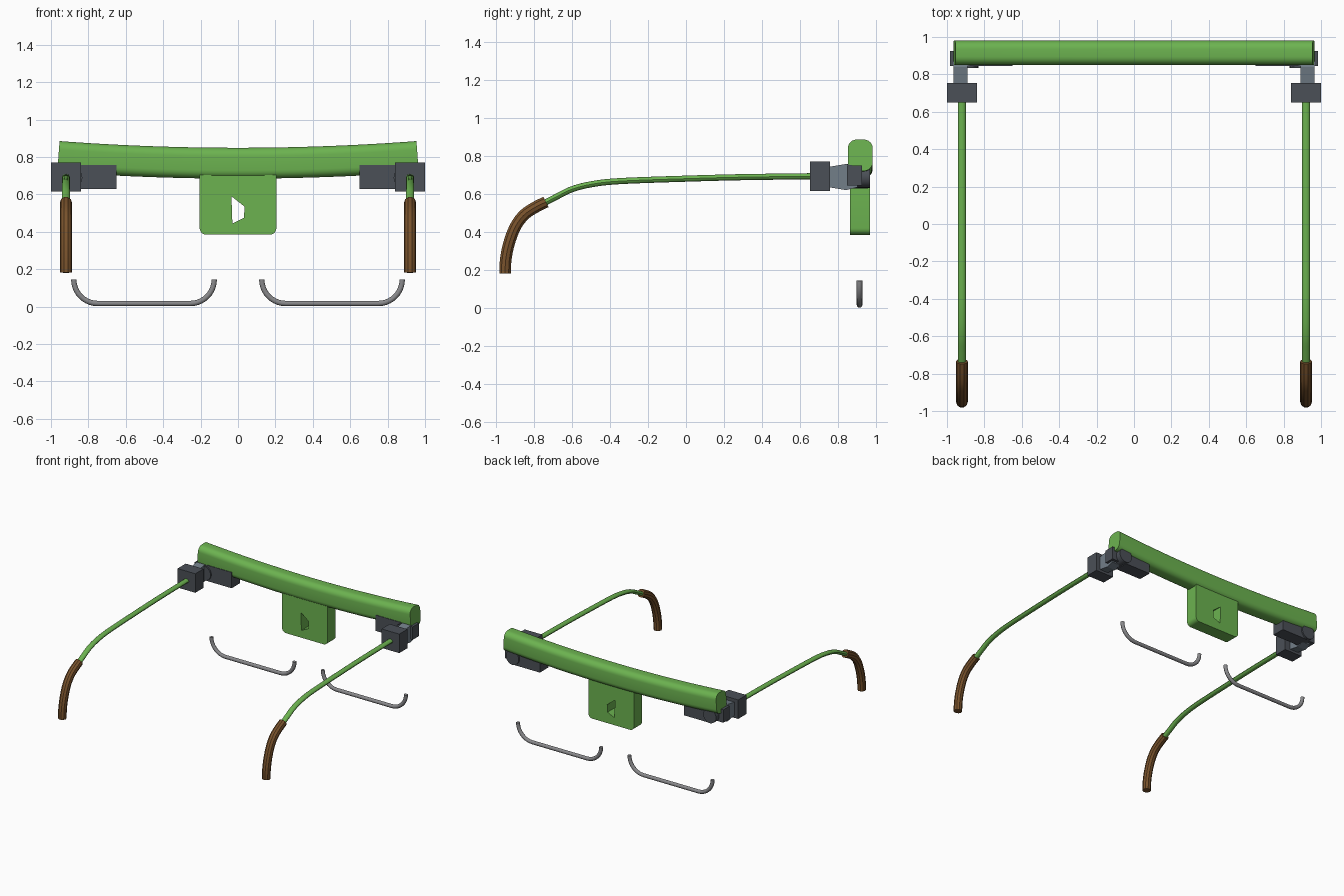
import bpy, bmesh, math
from mathutils import Vector

if "Cube" in bpy.data.objects:
    bpy.data.objects.remove(bpy.data.objects["Cube"])


def material(name, rgb):
    m = bpy.data.materials.new(name)
    m.diffuse_color = (*rgb, 1)
    m.use_nodes = True
    m.node_tree.nodes["Principled BSDF"].inputs["Base Color"].default_value = m.diffuse_color
    return m


GREEN = material("green", (0.15, 0.45, 0.08))
DARK = material("dark grey", (0.07, 0.08, 0.095))
STEEL = material("blue grey", (0.17, 0.21, 0.25))
BROWN = material("brown", (0.19, 0.085, 0.025))
WIRE = material("wire grey", (0.25, 0.25, 0.26))


def sweep(name, path, side, profile, mat, smooth=40):
    """Sweep a profile (offset along side, offset along normal) along a planar path."""
    path = [Vector(p) for p in path]
    side = Vector(side)
    bm = bmesh.new()
    rings = []
    for i, p in enumerate(path):
        t = (path[min(i + 1, len(path) - 1)] - path[max(i - 1, 0)]).normalized()
        n = t.cross(side)
        rings.append([bm.verts.new(p + side * a + n * b) for a, b in profile])
    k = len(profile)
    for r0, r1 in zip(rings, rings[1:]):
        for j in range(k):
            bm.faces.new((r0[j], r0[(j + 1) % k], r1[(j + 1) % k], r1[j]))
    bm.faces.new(rings[0])
    bm.faces.new(rings[-1])
    bmesh.ops.recalc_face_normals(bm, faces=bm.faces)
    me = bpy.data.meshes.new(name)
    bm.to_mesh(me)
    bm.free()
    return add(name, me, mat, smooth)


def add(name, me, mat, smooth):
    ob = bpy.data.objects.new(name, me)
    bpy.context.collection.objects.link(ob)
    me.materials.clear()
    me.materials.append(mat)
    if smooth:
        bpy.ops.object.select_all(action='DESELECT')
        ob.select_set(True)
        bpy.context.view_layer.objects.active = ob
        bpy.ops.object.shade_smooth_by_angle(angle=math.radians(smooth))
    return ob


def ellipse(ra, rb, n):
    return [(ra * math.cos(2 * math.pi * i / n), rb * math.sin(2 * math.pi * i / n)) for i in range(n)]


def rounded(w, h, r, n=6):
    """Rounded rectangle centred on the origin, w by h."""
    out = []
    for q, (sx, sy) in enumerate([(1, 1), (-1, 1), (-1, -1), (1, -1)]):
        for i in range(n + 1):
            a = math.pi / 2 * (q + i / n)
            out.append((sx * (w / 2 - r) + r * math.cos(a), sy * (h / 2 - r) + r * math.sin(a)))
    return out


def spline(pts, n=5):
    """Catmull-Rom curve through 2D points."""
    p = [Vector(q) for q in pts]
    p = [2 * p[0] - p[1]] + p + [2 * p[-1] - p[-2]]
    out = []
    for a, b, c, d in zip(p, p[1:], p[2:], p[3:]):
        for i in range(n):
            t = i / n
            out.append(0.5 * (2 * b + (c - a) * t + (2 * a - 5 * b + 4 * c - d) * t * t
                              + (3 * b - a - 3 * c + d) * t ** 3))
    return out + [p[-2]]


def box(name, x, y, z, mat):
    prof = [(y[0], z[0]), (y[1], z[0]), (y[1], z[1]), (y[0], z[1])]
    return sweep(name, [(x[0], 0, 0), (x[1], 0, 0)], (0, 1, 0), prof, mat, 0)


# Brow bar, dipping gently in the middle
bar = [(x, 0.915, 0.767 + 0.036 * (x / 0.96) ** 2) for x in [-0.96 + 0.08 * i for i in range(25)]]
sweep("brow_bar", bar, (0, 1, 0), rounded(0.13, 0.165, 0.045), GREEN)

# Nose plate with a four-sided window through it
cu = bpy.data.curves.new("nose_plate", 'CURVE')
cu.dimensions = '2D'
cu.fill_mode = 'BOTH'
cu.extrude = 0.0525
outer = [(x, z + 0.56) for x, z in rounded(0.41, 0.35, 0.035)]
window = [(-0.035, 0.59), (0.035, 0.535), (0.032, 0.475), (-0.03, 0.445)]
for pts in (outer, window):
    s = cu.splines.new('POLY')
    s.points.add(len(pts) - 1)
    for pt, (x, z) in zip(s.points, pts):
        pt.co = (x, z, 0, 1)
    s.use_cyclic_u = True
tmp = bpy.data.objects.new("nose_plate_curve", cu)
bpy.context.collection.objects.link(tmp)
me = bpy.data.meshes.new_from_object(tmp)
bpy.data.objects.remove(tmp)
bm = bmesh.new()
bm.from_mesh(me)
bmesh.ops.remove_doubles(bm, verts=bm.verts, dist=1e-5)
bmesh.ops.recalc_face_normals(bm, faces=bm.faces)
for v in bm.verts:
    v.co = (v.co.x, 0.9125 - v.co.z, v.co.y)
bm.to_mesh(me)
bm.free()
add("nose_plate", me, GREEN, 30)

arm = spline([(0.68, 0.693), (0.3, 0.688), (0.0, 0.68), (-0.35, 0.667), (-0.5, 0.65),
              (-0.6, 0.624), (-0.68, 0.585), (-0.76, 0.543)])
tip = spline([(-0.735, 0.558), (-0.80, 0.525), (-0.855, 0.485), (-0.90, 0.42),
              (-0.932, 0.33), (-0.947, 0.25), (-0.95, 0.182)], 3)
for s, label in ((-1, "left"), (1, "right")):
    def xs(a, b):
        return sorted((s * a, s * b))

    # Side arm and curved ear tip
    sweep(label + "_arm", [(s * 0.92, y, z) for y, z in arm], (1, 0, 0), ellipse(0.022, 0.016, 12), GREEN)
    sweep(label + "_ear_tip", [(s * 0.92, y, z) for y, z in tip], (1, 0, 0), ellipse(0.032, 0.032, 10), BROWN, 30)

    # Hinge: arm block, link, end block, mounting bar and pin
    box(label + "_hinge_block", xs(0.84, 1.0), (0.65, 0.755), (0.615, 0.77), DARK)
    link = [(0.75, 0.635), (0.84, 0.62), (0.90, 0.635), (0.90, 0.745), (0.84, 0.757), (0.75, 0.742)]
    sweep(label + "_hinge_link", [(x, 0, 0) for x in xs(0.89, 0.965)], (0, 1, 0), link, STEEL, 0)
    box(label + "_end_block", xs(0.87, 0.985), (0.845, 0.925), (0.645, 0.75), DARK)
    box(label + "_mounting_bar", xs(0.65, 0.88), (0.846, 0.955), (0.628, 0.757), DARK)
    sweep(label + "_hinge_pin", [(s * 0.89, 0.835, 0.69), (s * 0.89, 0.967, 0.69)], (1, 0, 0),
          ellipse(0.058, 0.058, 20), DARK)

    # Lower wire rim: straight run with a quarter turn up at each end
    rim = [(0.255 - 0.128 * math.cos(a), 0.145 - 0.128 * math.sin(a)) for a in
           [math.pi / 2 * i / 10 for i in range(11)]]
    rim += [(1.005 - x, z) for x, z in reversed(rim)]
    sweep(label + "_wire_rim", [(s * x, 0.911, z) for x, z in rim], (0, 1, 0), ellipse(0.015, 0.015, 10), WIRE)
